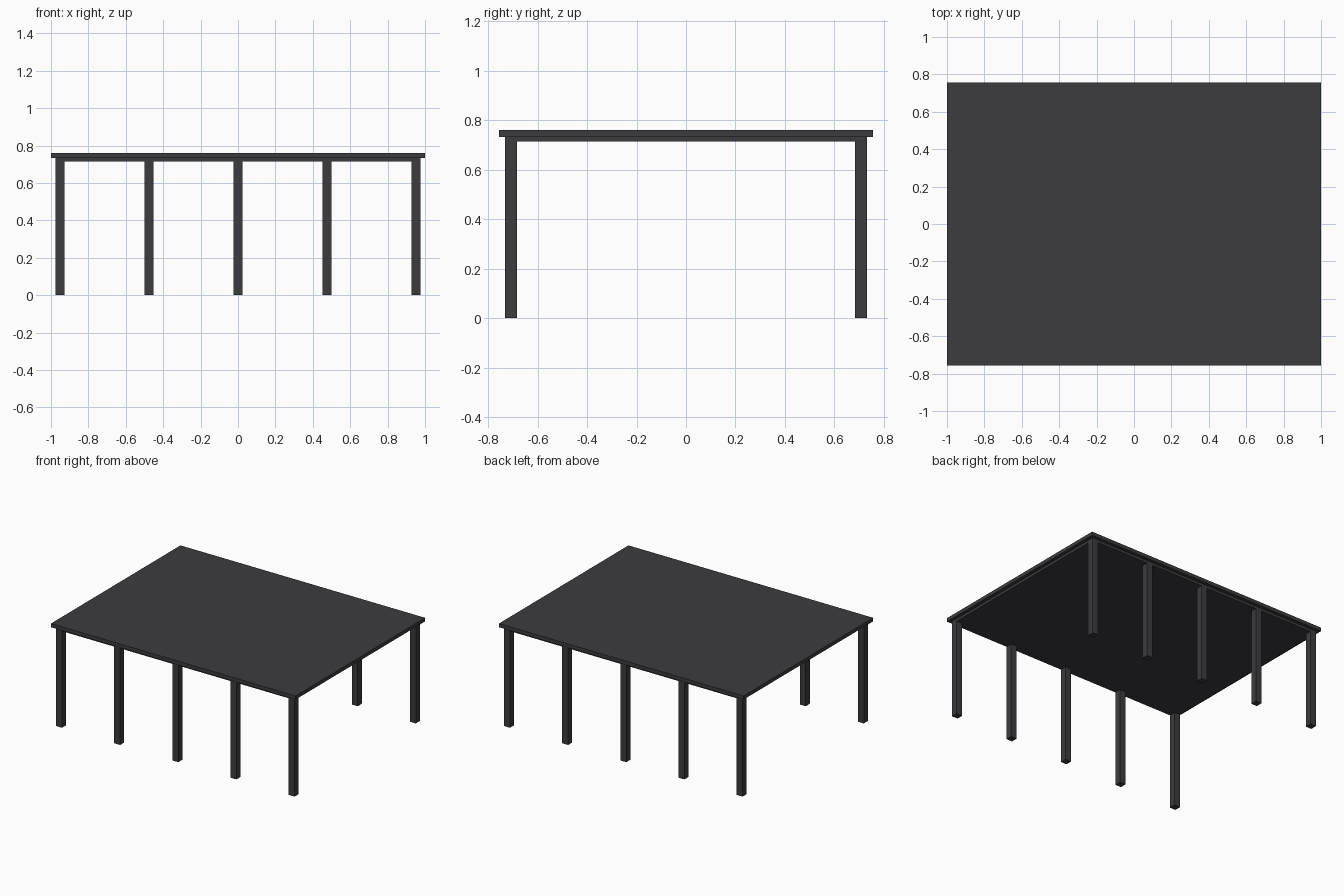
import bpy

if "Cube" in bpy.data.objects:
    bpy.data.objects.remove(bpy.data.objects["Cube"])

# dark charcoal finish shared by every part
charcoal = bpy.data.materials.new("charcoal")
charcoal.diffuse_color = (0.045, 0.045, 0.05, 1)
charcoal.use_nodes = True
charcoal.node_tree.nodes["Principled BSDF"].inputs["Base Color"].default_value = charcoal.diffuse_color


def box(name, x, y, z0, z1, width, depth):
    bpy.ops.mesh.primitive_cube_add(size=1, location=(x, y, (z0 + z1) / 2))
    part = bpy.context.object
    part.name = name
    part.scale = (width, depth, z1 - z0)
    bpy.ops.object.transform_apply(location=False, rotation=False, scale=True)
    part.data.materials.append(charcoal)
    return part


TOP, SLAB, UNDER = 0.76, 0.733, 0.714
LEG = 0.048
LEG_X, LEG_Y = 0.951, 0.708

# table top and the slightly smaller support panel beneath it
box("table_top", 0, 0, SLAB, TOP, 2.0, 1.512)
box("support_panel", 0, 0, UNDER, SLAB, 2 * LEG_X + LEG, 2 * LEG_Y + LEG)

# two rows of five square legs
for side, y in (("front", -LEG_Y), ("back", LEG_Y)):
    for i in range(5):
        box(f"{side}_leg_{i + 1}", LEG_X * (i - 2) / 2, y, 0, UNDER, LEG, LEG)
